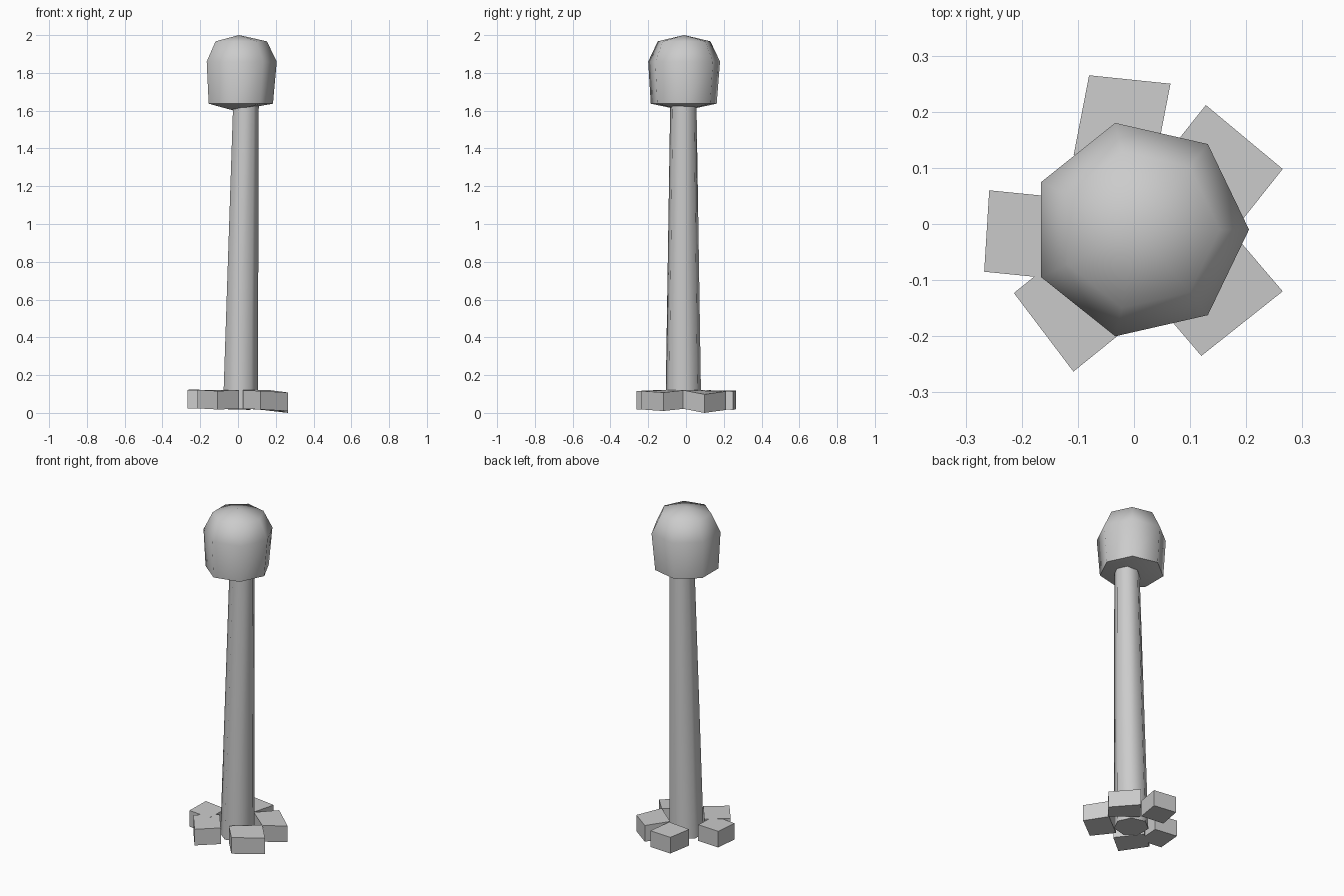
import bpy, bmesh
from math import cos, sin, tau, radians
from mathutils import Vector

cube = bpy.data.objects.get("Cube")
if cube:
    bpy.data.objects.remove(cube, do_unlink=True)

SIDES = 7
grey = bpy.data.materials.new("plain_grey")
grey.use_nodes = True
grey.diffuse_color = (0.6, 0.6, 0.6, 1)
grey.node_tree.nodes["Principled BSDF"].inputs["Base Color"].default_value = (0.6, 0.6, 0.6, 1)


def finish(name, bm, angle):
    bmesh.ops.recalc_face_normals(bm, faces=bm.faces)
    mesh = bpy.data.meshes.new(name)
    bm.to_mesh(mesh)
    bm.free()
    mesh.materials.append(grey)
    obj = bpy.data.objects.new(name, mesh)
    bpy.context.collection.objects.link(obj)
    bpy.ops.object.select_all(action="DESELECT")
    obj.select_set(True)
    bpy.context.view_layer.objects.active = obj
    bpy.ops.object.shade_smooth_by_angle(angle=radians(angle))
    return obj


def loft(name, rings):
    """Stack seven-sided rings (x, y, z, radius); radius 0 makes a pole."""
    bm = bmesh.new()
    loops = []
    for x, y, z, r in rings:
        count = SIDES if r else 1
        loops.append([bm.verts.new((x + r * cos(tau * i / SIDES),
                                    y + r * sin(tau * i / SIDES), z))
                      for i in range(count)])
    for a, b in zip(loops, loops[1:]):
        for i in range(SIDES):
            j = (i + 1) % SIDES
            quad = [a[i % len(a)], a[j % len(a)], b[j % len(b)], b[i % len(b)]]
            bm.faces.new(list(dict.fromkeys(quad)))
    for end in (loops[0], loops[-1]):
        if len(end) > 1:
            bm.faces.new(end)
    return finish(name, bm, 60)


def root(name, first, second, inward, low_first, low_second):
    """Stubby block from its outer edge corners back towards the trunk."""
    a, b = Vector(first), Vector(second)
    step = Vector(inward).normalized() * 0.145
    plan = [(a, low_first), (b, low_second), (b + step, 0.022), (a + step, 0.022)]
    bm = bmesh.new()
    low = [bm.verts.new((p.x, p.y, z)) for p, z in plan]
    high = [bm.verts.new((p.x, p.y, z + 0.098)) for p, z in plan]
    bm.faces.new(low)
    bm.faces.new(high)
    for i in range(4):
        j = (i + 1) % 4
        bm.faces.new((low[i], low[j], high[j], high[i]))
    return finish(name, bm, 60)


# Leaning, tapered trunk
loft("trunk", [(0.008, -0.014, 0.02, 0.097), (0.039, -0.014, 1.66, 0.071)])

# Rounded crown
loft("crown", [(-0.02, -0.012, 1.6, 0), (0.006, -0.012, 1.637, 0.179),
               (0.01, -0.01, 1.86, 0.195), (0.01, -0.01, 1.967, 0.143),
               (0.005, -0.01, 2.0, 0)])

# Five roots around the foot
root("back_root", (-0.08, 0.265), (0.065, 0.25), (-0.19, -0.98), 0.02, 0.016)
root("back_left_root", (0.128, 0.212), (0.265, 0.098), (-0.62, -0.78), 0.016, 0.0)
root("front_left_root", (0.265, -0.12), (0.12, -0.235), (-0.65, 0.76), 0.01, 0.018)
root("front_right_root", (-0.108, -0.263), (-0.214, -0.123), (0.78, 0.63), 0.018, 0.024)
root("right_root", (-0.267, -0.085), (-0.258, 0.06), (1.0, -0.1), 0.022, 0.026)
